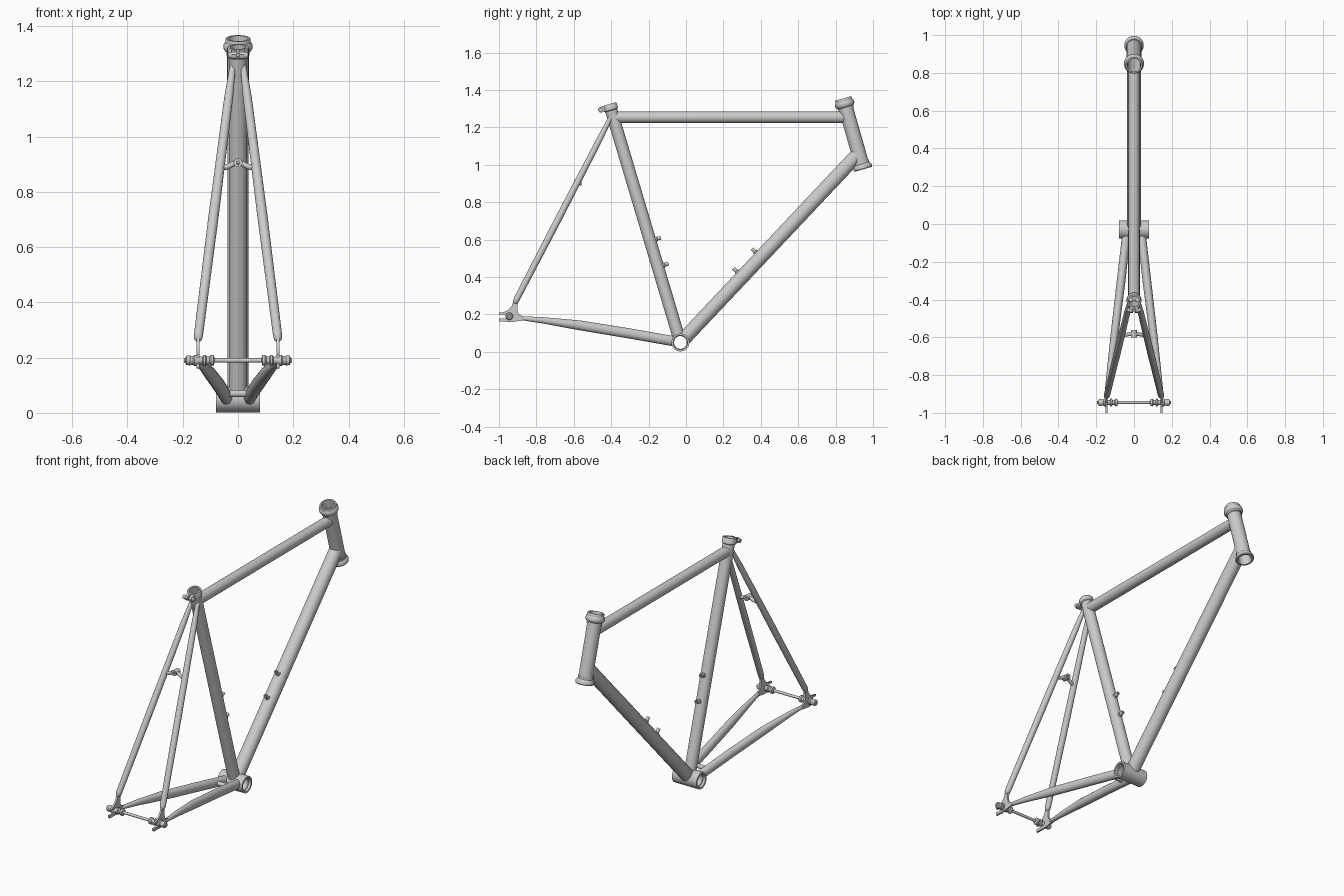
import bpy, bmesh, math
from mathutils import Vector as V

if "Cube" in bpy.data.objects:
    bpy.data.objects.remove(bpy.data.objects["Cube"])

X = V((1, 0, 0))


def finish(name, bm, mirror=False, angle=35):
    bmesh.ops.remove_doubles(bm, verts=bm.verts, dist=1e-5)
    bmesh.ops.recalc_face_normals(bm, faces=bm.faces)
    me = bpy.data.meshes.new(name)
    bm.to_mesh(me)
    bm.free()
    ob = bpy.data.objects.new(name, me)
    bpy.context.collection.objects.link(ob)
    bpy.ops.object.select_all(action='DESELECT')
    ob.select_set(True)
    bpy.context.view_layer.objects.active = ob
    bpy.ops.object.shade_smooth_by_angle(angle=math.radians(angle))
    if mirror:
        ob.modifiers.new("Mirror", 'MIRROR')
    return ob


def frame(d):
    d = d.normalized()
    u = X if abs(d.x) < 0.9 else V((0, 1, 0))
    u = (u - d * u.dot(d)).normalized()
    return u, d.cross(u)


def bridge(bm, rings, closed=False):
    n = len(rings[0])
    for k in range(len(rings) - (0 if closed else 1)):
        p, q = rings[k], rings[(k + 1) % len(rings)]
        for i in range(n):
            j = (i + 1) % n
            bm.faces.new((p[i], p[j], q[j], q[i]))


def lathe(name, o, d, profile, closed=False, mirror=False, n=40):
    """Revolve (radius, distance) pairs about the axis o, d."""
    bm = bmesh.new()
    o, d = V(o), V(d).normalized()
    u, w = frame(d)
    rings = [[bm.verts.new(o + d * s + (u * math.cos(6.283185 * i / n) + w * math.sin(6.283185 * i / n)) * r)
              for i in range(n)] for r, s in profile]
    bridge(bm, rings, closed)
    return finish(name, bm, mirror)


def mitre(a, off, d, host):
    """Distance along d at which a tube line meets its host tube."""
    if host is None:
        return 0
    h, R = host
    o2, d2 = off - h * off.dot(h), d - h * d.dot(h)
    A, B, C = d2.dot(d2), o2.dot(d2), o2.dot(o2) - R * R
    return (-B + math.sqrt(max(0, B * B - A * C))) / A


def main_tube(name, a, b, r, host_a, host_b, n=40):
    bm = bmesh.new()
    a, b = V(a), V(b)
    d = (b - a).normalized()
    u, w = frame(d)
    ra, rb = [], []
    for i in range(n):
        t = 2 * math.pi * i / n
        off = (u * math.cos(t) + w * math.sin(t)) * r
        ra.append(bm.verts.new(a + off + d * mitre(a, off, d, host_a)))
        rb.append(bm.verts.new(b + off - d * mitre(b, off, -d, host_b)))
    bridge(bm, [ra, rb])
    return finish(name, bm)


def path_tube(name, pts, mirror=False, n=24):
    """Tube through (point, x radius, other radius) with capped ends."""
    bm = bmesh.new()
    P = [V(p[0]) for p in pts]
    rings = []
    for k, (p, rx, ry) in enumerate(pts):
        d = P[min(k + 1, len(P) - 1)] - P[max(k - 1, 0)]
        u, w = frame(d)
        rings.append([bm.verts.new(P[k] + u * rx * math.cos(6.283185 * i / n) + w * ry * math.sin(6.283185 * i / n))
                      for i in range(n)])
    bridge(bm, rings)
    bm.faces.new(rings[0])
    bm.faces.new(rings[-1])
    return finish(name, bm, mirror)


def plate(name, outline, x0, x1, mirror=True):
    """Extrude a (y, z) outline along x."""
    bm = bmesh.new()
    f = bm.faces.new([bm.verts.new((x0, y, z)) for y, z in outline])
    g = bmesh.ops.extrude_face_region(bm, geom=[f])
    bmesh.ops.translate(bm, vec=(x1 - x0, 0, 0), verts=[v for v in g['geom'] if isinstance(v, bmesh.types.BMVert)])
    return finish(name, bm, mirror)


# Main axes
bb = V((0, -0.03, 0.05))
seat_top = V((0, -0.407, 1.315))
head_top, head_low = V((0, 0.84, 1.355)), V((0, 0.948, 0.976))
seat_d, head_d = (seat_top - bb).normalized(), (head_low - head_top).normalized()
down_end = head_top + head_d * 0.305
down_d = (down_end - bb).normalized()

# Bottom bracket shell
lathe("bottom_bracket_shell", bb - X * 0.08, X,
      [(0.038, 0), (0.048, 0), (0.048, 0.16), (0.038, 0.16), (0.038, 0.145), (0.034, 0.142), (0.034, 0.018), (0.038, 0.015)], True)

# Head tube with bearing cups
lathe("head_tube", head_top, head_d, [(0.039, 0.04), (0.039, 0.365), (0.034, 0.365), (0.034, 0.04)], True)
lathe("upper_headset_cup", head_top, head_d,
      [(0.036, 0), (0.044, 0), (0.046, 0.004), (0.046, 0.014), (0.052, 0.022), (0.053, 0.036), (0.047, 0.046),
       (0.042, 0.05), (0.042, 0.062), (0.033, 0.062), (0.033, 0.02)], True)
lathe("lower_headset_cup", head_low, -head_d,
      [(0.038, 0), (0.048, 0), (0.051, 0.004), (0.051, 0.016), (0.045, 0.027), (0.042, 0.03), (0.042, 0.042),
       (0.033, 0.042), (0.033, 0.012)], True)

# Main triangle
seat_at = lambda z: bb + seat_d * ((z - bb.z) / seat_d.z)
main_tube("seat_tube", bb, seat_top, 0.033, (X, 0.047), None)
main_tube("down_tube", bb, down_end, 0.038, (X, 0.047), (head_d, 0.038))
top_end = head_top + head_d * ((1.355 - 1.254) / -head_d.z)
main_tube("top_tube", seat_at(1.254), top_end, 0.03, (seat_d, 0.032), (head_d, 0.038))

# Seat clamp with ears and bolt
lathe("seat_clamp", seat_top + seat_d * 0.01, -seat_d,
      [(0.028, 0), (0.037, 0), (0.039, 0.003), (0.039, 0.032), (0.033, 0.036), (0.033, 0.12), (0.028, 0.12)], True)
back = V((0, -seat_d.z, seat_d.y))
ear = [seat_top + back * b + seat_d * s for b, s in
       [(0.03, 0.008), (0.058, 0.008), (0.066, 0), (0.066, -0.013), (0.058, -0.021), (0.03, -0.021)]]
plate("clamp_ear", [(p.y, p.z) for p in ear], 0.004, 0.024)
bolt = seat_top + back * 0.053 - seat_d * 0.006
lathe("clamp_bolt", bolt - X * 0.036, X,
      [(0, 0.004), (0.006, 0.004), (0.007, 0), (0.011, 0), (0.011, 0.012), (0.006, 0.012), (0.006, 0.06),
       (0.011, 0.06), (0.011, 0.072), (0, 0.072)], n=20)

# Bottle cage bosses
down_n = V((0, -down_d.z, down_d.y))
spots = [(bb + seat_d * s, -back, 0.028) for s in (0.422, 0.567)] + \
        [(bb + down_d * s, down_n, 0.033) for s in (0.483, 0.627)]
for i, (p, d, r) in enumerate(spots):
    lathe(f"bottle_boss_{i + 1}", p + d * r, d,
          [(0.014, 0), (0.014, 0.01), (0.01, 0.012), (0.01, 0.032), (0.006, 0.032), (0.006, 0.02), (0, 0.02)], n=20)

# Chain stays and seat stays
path_tube("chain_stay", [((0.042, -0.067, 0.057), 0.022, 0.027), ((0.068, -0.30, 0.098), 0.023, 0.027),
                         ((0.101, -0.57, 0.142), 0.021, 0.026), ((0.127, -0.76, 0.168), 0.015, 0.017),
                         ((0.142, -0.87, 0.179), 0.011, 0.011), ((0.143, -0.885, 0.18), 0.007, 0.007)], True)
path_tube("seat_stay", [((0.019, -0.402, 1.255), 0.011, 0.011), ((0.034, -0.46, 1.14), 0.016, 0.016),
                        ((0.088, -0.68, 0.715), 0.0185, 0.0185), ((0.143, -0.905, 0.282), 0.0165, 0.0165),
                        ((0.1445, -0.912, 0.266), 0.014, 0.014), ((0.145, -0.916, 0.258), 0.006, 0.006)], True)

# Brake bridge and chain stay bridge
path_tube("brake_bridge", [((-0.06, -0.59, 0.885), 0.01, 0.01), ((-0.035, -0.585, 0.892), 0.01, 0.01),
                           ((0, -0.58, 0.91), 0.011, 0.011), ((0.035, -0.585, 0.892), 0.01, 0.01),
                           ((0.06, -0.59, 0.885), 0.01, 0.01)], n=16)
tube_prof = [(0.006, 0), (0.016, 0), (0.016, 0.04), (0.006, 0.04)]
lathe("brake_bridge_boss", (0, -0.6, 0.905), (0, 1, 0), tube_prof, True, n=20)
path_tube("chain_stay_bridge", [((-0.05, -0.14, 0.07), 0.013, 0.013), ((0.05, -0.14, 0.07), 0.013, 0.013)], n=16)

# Rear dropouts with rearward slot
plate("dropout", [(-1.0, 0.162), (-0.93, 0.16), (-0.87, 0.168), (-0.855, 0.178), (-0.87, 0.19), (-0.895, 0.2),
                  (-0.902, 0.225), (-0.898, 0.275), (-0.922, 0.275), (-0.932, 0.245), (-0.95, 0.225), (-0.975, 0.212),
                  (-1.0, 0.21), (-1.0, 0.2), (-0.945, 0.2), (-0.935, 0.196), (-0.932, 0.19), (-0.935, 0.184),
                  (-0.945, 0.18), (-1.0, 0.178)], 0.139, 0.15)

# Rear axle with spacers and nuts
lathe("rear_axle", (0, -0.945, 0.19), X,
      [(0.008, 0), (0.008, 0.085), (0.019, 0.088), (0.02, 0.098), (0.014, 0.104), (0.014, 0.114), (0.02, 0.117),
       (0.02, 0.125), (0.014, 0.128), (0.014, 0.139), (0.02, 0.15), (0.02, 0.158), (0.016, 0.162), (0.016, 0.17),
       (0.018, 0.173), (0.017, 0.187), (0.009, 0.19), (0.008, 0.195), (0, 0.195)], mirror=True, n=24)
